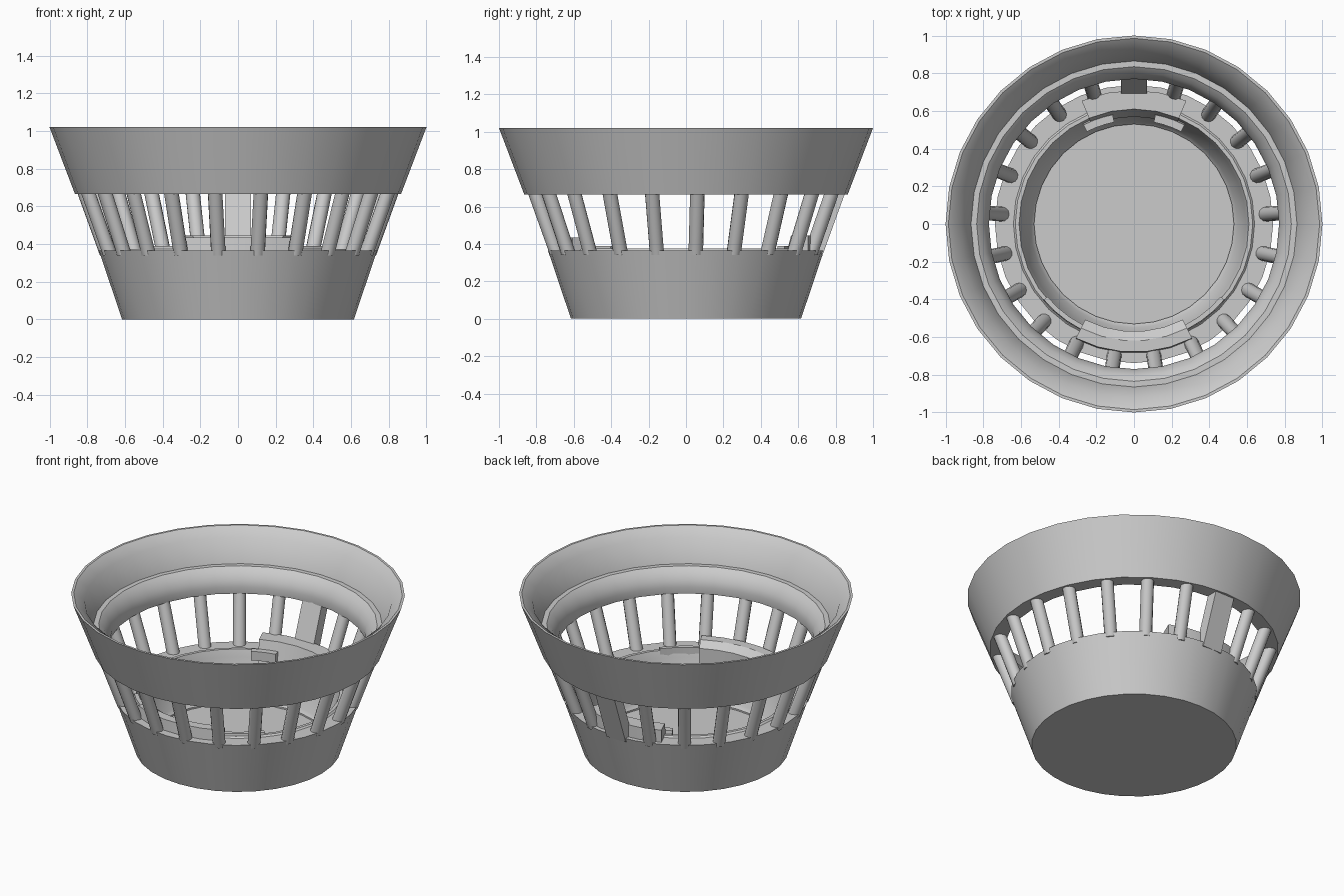
import bpy, bmesh, math
from mathutils import Vector

cube = bpy.data.objects.get("Cube")
if cube:
    bpy.data.objects.remove(cube, do_unlink=True)

grey = bpy.data.materials.new("plain grey")
grey.use_nodes = True
COLOUR = (0.6, 0.6, 0.6, 1)
grey.diffuse_color = COLOUR
grey.node_tree.nodes["Principled BSDF"].inputs["Base Color"].default_value = COLOUR


def finish(bm, name):
    bmesh.ops.recalc_face_normals(bm, faces=bm.faces)
    mesh = bpy.data.meshes.new(name)
    bm.to_mesh(mesh)
    bm.free()
    mesh.materials.append(grey)
    ob = bpy.data.objects.new(name, mesh)
    bpy.context.collection.objects.link(ob)
    bpy.ops.object.select_all(action="DESELECT")
    ob.select_set(True)
    bpy.context.view_layer.objects.active = ob
    bpy.ops.object.shade_smooth_by_angle(angle=math.radians(35))
    return ob


def polar(r, angle, z):
    """Point at an angle in degrees, measured from the back (+y)."""
    a = math.radians(angle)
    return Vector((r * math.sin(a), r * math.cos(a), z))


def sweep(name, profile, start=0, end=360, steps=32):
    """Turn a closed (radius, height) profile around z, fully or partly."""
    bm = bmesh.new()
    full = end - start == 360
    rings = [[bm.verts.new(polar(r, start + (end - start) * i / steps, z))
              for r, z in profile] for i in range(steps if full else steps + 1)]
    n = len(profile)
    for i in range(steps):
        a, b = rings[i], rings[(i + 1) % len(rings)]
        for j in range(n):
            k = (j + 1) % n
            bm.faces.new((a[j], a[k], b[k], b[j]))
    if not full:
        bm.faces.new(rings[0])
        bm.faces.new(rings[-1])
    bmesh.ops.remove_doubles(bm, verts=bm.verts, dist=0.0005)
    return finish(bm, name)


def bar(name, angle, outline):
    """Leaning bar with a (sideways, outward) cross-section."""
    bm = bmesh.new()
    out, side = polar(1, angle, 0), polar(1, angle + 90, 0)
    ends = [[bm.verts.new(polar(r, angle, z) + side * u + out * v)
             for u, v in outline] for r, z in ((0.695, 0.34), (0.822, 0.69))]
    n = len(outline)
    for j in range(n):
        k = (j + 1) % n
        bm.faces.new((ends[0][j], ends[0][k], ends[1][k], ends[1][j]))
    for cap in ends:
        bm.faces.new(cap)
    return finish(bm, name)


# Base cup with a floor, a small foot step and a ledge
sweep("base_cup", [(0, 0), (0.615, 0), (0.738, 0.365), (0.64, 0.365),
                   (0.63, 0.375), (0.61, 0.375), (0.595, 0.33),
                   (0.55, 0.08), (0.53, 0.06), (0.53, 0.05), (0, 0.05)])

# Flared upper rim with a rounded inner bead
sweep("upper_rim", [(0.865, 0.665), (1.0, 1.02), (0.985, 1.02), (0.92, 0.97),
                    (0.865, 0.82), (0.835, 0.82), (0.805, 0.795),
                    (0.78, 0.75), (0.77, 0.71), (0.775, 0.665)])

# Ring of round bars, with one wide flat bar at the back
COUNT = 21
round_outline = [(0.039 * math.cos(math.tau * i / 12), 0.04 * math.sin(math.tau * i / 12))
                 for i in range(12)]
flat_outline = [(-0.07, -0.04), (0.07, -0.04), (0.07, 0.035), (-0.07, 0.035)]
for i in range(COUNT):
    bar("back_bar" if i == 0 else "side_bar", 360 * i / COUNT,
        flat_outline if i == 0 else round_outline)

# Raised curved blocks on the ledge
sweep("back_block", [(0.57, 0.3), (0.61, 0.445), (0.71, 0.445), (0.71, 0.3)], -23, 23, 4)
sweep("front_block", [(0.57, 0.3), (0.57, 0.4), (0.62, 0.435), (0.68, 0.435),
                      (0.69, 0.3)], 153, 207, 5)

# Thin lips beside the blocks
for s in (-1, 1):
    name = "left" if s > 0 else "right"
    sweep(name + "_back_lip", [(0.55, 0.33), (0.55, 0.39), (0.59, 0.39), (0.6, 0.33)],
          *sorted((s * 11, s * 27)), 3)
    sweep(name + "_front_lip", [(0.6, 0.33), (0.6, 0.39), (0.625, 0.39), (0.635, 0.33)],
          *sorted((s * 130, s * 153)), 3)
